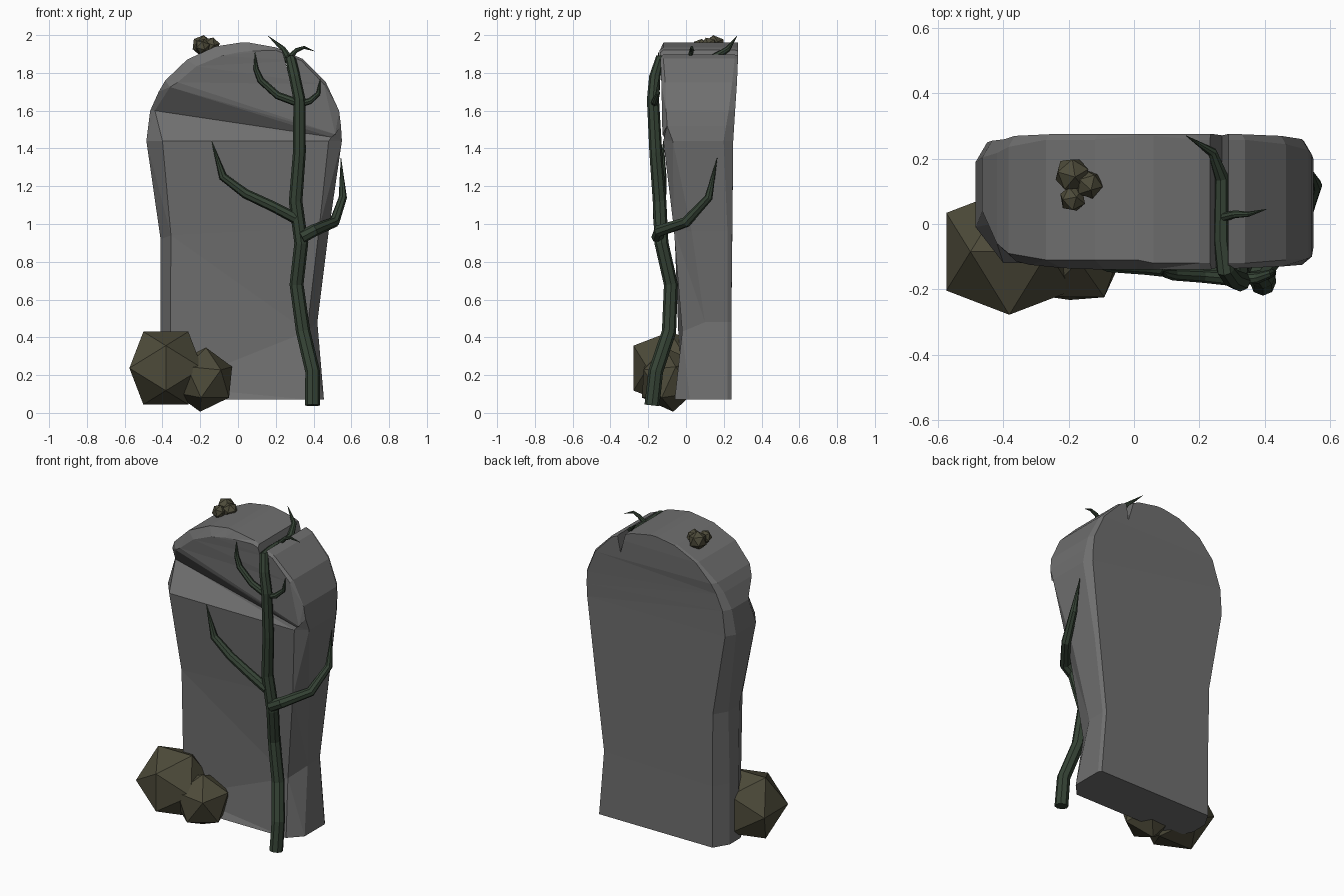
import bpy, bmesh
from mathutils import Vector


def material(name, rgb):
    m = bpy.data.materials.new(name)
    m.diffuse_color = (*rgb, 1)
    return m


STONE = material("stone_grey", (0.16, 0.16, 0.16))
VINE = material("vine_green", (0.035, 0.055, 0.035))
ROCK = material("earth_brown", (0.075, 0.07, 0.042))


def finish(name, bm, mat=None):
    bmesh.ops.recalc_face_normals(bm, faces=bm.faces[:])
    me = bpy.data.meshes.new(name)
    bm.to_mesh(me)
    bm.free()
    ob = bpy.data.objects.new(name, me)
    bpy.context.collection.objects.link(ob)
    if mat:
        me.materials.append(mat)
    return ob


# Slab: levels from bottom to top
# side edges: left x, z, y | right x, z, y | back y
sides = [
    (-.41, .07, .04, .455, .07, .02, .24),
    (-.41, .46, .06, .42, .48, .10, .24),
    (-.41, .92, .05, .48, .96, .03, .245),
    (-.485, 1.44, -.01, .55, 1.44, -.07, .25),
    (-.465, 1.60, .04, .545, 1.52, -.10, .255),
    (-.42, 1.70, -.06, .535, 1.60, -.105, .26),
    (-.385, 1.76, -.09, .465, 1.75, -.11, .27),
    (-.27, 1.87, -.11, .34, 1.875, -.12, .275),
    (-.12, 1.94, -.11, .20, 1.935, -.12, .275),
    (.01, 1.96, -.11, .06, 1.96, -.12, .275),
]
# front face edges: left x, y, z | right x, y, z
fronts = [
    (-.36, -.06, .07, .38, -.06, .07),
    (-.36, -.03, .14, .365, -.02, .43),
    (-.355, -.06, .94, .43, -.065, .98),
    (-.40, -.12, 1.44, .48, -.12, 1.44),
    (-.44, .0, 1.60, .495, -.115, 1.46),
    (-.36, -.115, 1.725, .515, -.125, 1.475),
    (-.32, -.125, 1.75, .455, -.13, 1.74),
    (-.22, -.135, 1.835, .335, -.135, 1.865),
    (-.09, -.14, 1.89, .20, -.14, 1.92),
    (.01, -.14, 1.91, .06, -.14, 1.915),
]
# back bevel inset at each level: left, right
insets = [(.055, .012), (.055, .012), (.05, .015), (.035, .03), (.03, .025),
          (.025, .02), (.02, .015), (.01, .01), (.01, .01), (.003, .003)]
bm = bmesh.new()
rings = []
for (xl, zl, yl, xr, zr, yr, yb), f, (dl, dr) in zip(sides, fronts, insets):
    pts = [(xl + dl, yb, zl), (xl, yb - dl * 1.7, zl), (xl, yl, zl), f[:3],
           f[3:], (xr, yr, zr), (xr, yb - dr * 1.7, zr), (xr - dr, yb, zr)]
    rings.append([bm.verts.new(p) for p in pts])
for a, b in zip(rings, rings[1:]):
    for i in range(8):
        j = (i + 1) % 8
        bm.faces.new((a[i], a[j], b[j], b[i]))
bm.faces.new(rings[0])
bm.faces.new(rings[-1])
bmesh.ops.triangulate(bm, faces=bm.faces[:])
slab = finish("stone_slab", bm, STONE)

# V notch through the top of the slab
bm = bmesh.new()
tri = [(.205, 2.02), (.27, 1.79), (.312, 2.02)]
ends = [[bm.verts.new((x, y, z)) for x, z in tri] for y in (-.4, .5)]
for e in ends:
    bm.faces.new(e)
for i in range(3):
    j = (i + 1) % 3
    bm.faces.new((ends[0][i], ends[0][j], ends[1][j], ends[1][i]))
cutter = finish("notch_cutter", bm)
cutter.hide_render = True
cutter.hide_viewport = True
mod = slab.modifiers.new("notch", 'BOOLEAN')
mod.operation = 'DIFFERENCE'
mod.solver = 'EXACT'
mod.object = cutter


# Vines: eight-sided tapered tubes; points are x, y, z, radius
def vine(name, pts):
    cu = bpy.data.curves.new(name, 'CURVE')
    cu.dimensions = '3D'
    cu.bevel_depth = 1
    cu.bevel_resolution = 2
    cu.use_fill_caps = True
    sp = cu.splines.new('POLY')
    sp.use_smooth = False
    sp.points.add(len(pts) - 1)
    for p, (x, y, z, r) in zip(sp.points, pts):
        p.co = (x, y, z, 1)
        p.radius = r
    cu.materials.append(VINE)
    ob = bpy.data.objects.new(name, cu)
    bpy.context.collection.objects.link(ob)


vine("vine_trunk", [
    (.395, -.18, .04, .04), (.395, -.16, .22, .039), (.345, -.09, .43, .038),
    (.31, -.08, .68, .037), (.335, -.13, .90, .037), (.305, -.14, 1.12, .036),
    (.325, -.16, 1.38, .034), (.325, -.175, 1.66, .032), (.30, -.165, 1.78, .03),
    (.28, -.14, 1.87, .028), (.27, -.05, 1.87, .026), (.27, .14, 1.875, .022),
    (.24, .22, 1.925, .015), (.16, .27, 1.995, .001)])
vine("vine_branch_left", [
    (.305, -.145, 1.03, .03), (.19, -.145, 1.09, .028), (.04, -.13, 1.16, .026),
    (-.08, -.125, 1.25, .022), (-.14, -.12, 1.44, .001)])
vine("vine_branch_right", [
    (.335, -.15, .93, .034), (.40, -.14, .965, .033), (.51, .0, 1.01, .028),
    (.555, .12, 1.14, .022), (.545, .165, 1.35, .001)])
vine("vine_upper_left", [
    (.32, -.17, 1.64, .022), (.21, -.16, 1.68, .02), (.12, -.155, 1.76, .018),
    (.095, -.15, 1.82, .014), (.09, -.145, 1.91, .001)])
vine("vine_upper_right", [
    (.32, -.17, 1.635, .02), (.38, -.165, 1.65, .017), (.425, -.15, 1.69, .012),
    (.435, -.145, 1.77, .001)])
vine("vine_top_twig", [
    (.27, .02, 1.88, .014), (.31, .03, 1.92, .012), (.35, .03, 1.935, .008),
    (.405, .045, 1.915, .001)])

# Large rock: icosahedron with its edges along the axes
bm = bmesh.new()
a, b = .119, .193
c = Vector((-.382, -.085, .237))
for s in (a, -a):
    for t in (b, -b):
        for p in ((t, s, 0), (s, 0, t), (0, t, s)):
            bm.verts.new(c + Vector(p))
bmesh.ops.convex_hull(bm, input=bm.verts[:])
finish("large_rock", bm, ROCK)


# Small rock and moss lumps
def lump(name, pos, r, rot):
    bm = bmesh.new()
    bmesh.ops.create_icosphere(bm, subdivisions=1, radius=r)
    ob = finish(name, bm, ROCK)
    ob.location = pos
    ob.rotation_euler = rot


lump("small_rock", (-.185, -.09, .176), .172, (.15, .05, .3))
lump("moss_lump_1", (-.19, .152, 1.945), .056, (.2, .1, .4))
lump("moss_lump_2", (-.14, .122, 1.945), .046, (.4, .2, 0))
lump("moss_lump_3", (-.188, .077, 1.94), .042, (.1, .3, .8))
